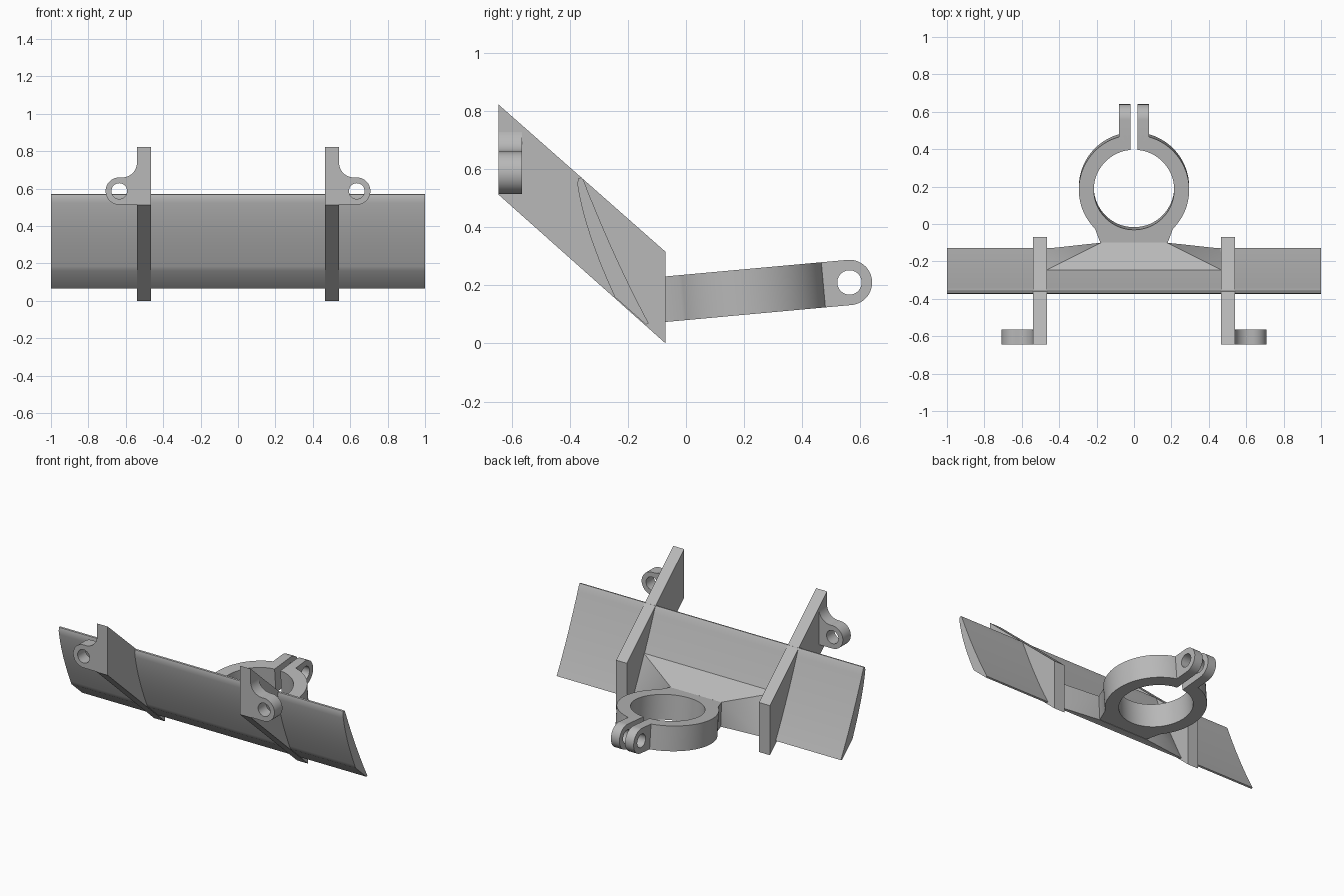
import bpy, bmesh
from math import cos, sin, asin, pi, radians
from mathutils import Matrix, Vector
from mathutils.geometry import interpolate_bezier

if "Cube" in bpy.data.objects:
    bpy.data.objects.remove(bpy.data.objects["Cube"], do_unlink=True)

GREY = (0.48, 0.48, 0.48, 1)
mat = bpy.data.materials.new("plain grey")
mat.use_nodes = True
mat.diffuse_color = GREY
mat.node_tree.nodes["Principled BSDF"].inputs["Base Color"].default_value = GREY

# Profile frames: side profiles (y, z) run along x, front profiles (x, z) along y
SIDE = Matrix(((0, 0, 1, 0), (1, 0, 0, 0), (0, 1, 0, 0), (0, 0, 0, 1)))
FRONT = Matrix(((1, 0, 0, 0), (0, 0, -1, 0), (0, 1, 0, 0), (0, 0, 0, 1)))
MIRROR = Matrix.Scale(-1, 4, (1, 0, 0))
SIDES = (("left", Matrix.Identity(4)), ("right", MIRROR))


def arc(cx, cy, r, start, end, n=24):
    angles = [start + (end - start) * i / n for i in range(n + 1)]
    return [(cx + r * cos(a), cy + r * sin(a)) for a in angles]


def circle(cx, cy, r):
    return arc(cx, cy, r, 0, 2 * pi, 32)[:-1]


def bezier(a, b, c, d):
    return [tuple(p)[:2] for p in interpolate_bezier(Vector(a), Vector(b), Vector(c), Vector(d), 16)]


def finish(name, bm):
    bmesh.ops.remove_doubles(bm, verts=bm.verts, dist=1e-5)
    bmesh.ops.recalc_face_normals(bm, faces=bm.faces)
    mesh = bpy.data.meshes.new(name)
    bm.to_mesh(mesh)
    bm.free()
    mesh.materials.clear()
    mesh.materials.append(mat)
    obj = bpy.data.objects.new(name, mesh)
    bpy.context.collection.objects.link(obj)
    bpy.ops.object.select_all(action='DESELECT')
    obj.select_set(True)
    bpy.context.view_layer.objects.active = obj
    bpy.ops.object.shade_smooth_by_angle(angle=radians(30))


def extrude(name, loops, thickness, matrix):
    """Extrude an outline (further loops are holes), centred on its plane."""
    curve = bpy.data.curves.new(name, 'CURVE')
    curve.dimensions = '2D'
    curve.fill_mode = 'BOTH'
    curve.extrude = thickness / 2
    for loop in loops:
        spline = curve.splines.new('POLY')
        spline.points.add(len(loop) - 1)
        for point, (x, y) in zip(spline.points, loop):
            point.co = (x, y, 0, 1)
        spline.use_cyclic_u = True
    temp = bpy.data.objects.new("temp", curve)
    bpy.context.collection.objects.link(temp)
    bpy.context.view_layer.update()
    mesh = bpy.data.meshes.new_from_object(temp.evaluated_get(bpy.context.evaluated_depsgraph_get()))
    bm = bmesh.new()
    bm.from_mesh(mesh)
    bm.transform(matrix)
    bpy.data.objects.remove(temp)
    bpy.data.curves.remove(curve)
    bpy.data.meshes.remove(mesh)
    finish(name, bm)


# Long curved blade with a flat bevel along its lower edge
blade_front = bezier((-0.374, 0.55), (-0.355, 0.42), (-0.30, 0.28), (-0.245, 0.16))
blade_back = bezier((-0.128, 0.069), (-0.21, 0.22), (-0.29, 0.40), (-0.352, 0.56))
blade = blade_front + [(-0.138, 0.065)] + blade_back + [(-0.359, 0.571), (-0.37, 0.569)]
extrude("blade", [blade], 2.0, SIDE)

# Slanted side plates and the eyelets on their front ends
plate = [(-0.645, 0.822), (-0.645, 0.512), (-0.07, 0), (-0.07, 0.315)]
eyelet = ([(0.53, 0.514), (0.635, 0.514)] + arc(0.635, 0.587, 0.073, -pi / 2, pi / 2)
          + arc(0.62, 0.74, 0.08, -pi / 2, -pi) + [(0.53, 0.74)])
for side, flip in SIDES:
    extrude(side + "_plate", [plate], 0.076, flip @ Matrix.Translation((0.503, 0, 0)) @ SIDE)
    extrude(side + "_eyelet", [eyelet, circle(0.635, 0.587, 0.042)], 0.08,
            flip @ Matrix.Translation((0, -0.605, 0)) @ FRONT)

# Tapered gusset from the blade to the clamp neck
bm = bmesh.new()
for x, y, z in ((0.47, -0.247, 0.311), (0.47, -0.132, 0.068), (0.177, -0.1, 0.228), (0.177, -0.1, 0.072)):
    for s in (-1, 1):
        bm.verts.new((s * x, y, z))
bmesh.ops.convex_hull(bm, input=bm.verts)
finish("gusset", bm)

# Split clamp ring with its neck, tilted slightly upward at the back
OUTER, INNER, HALF_GAP, HEIGHT = 0.295, 0.215, 0.02, 0.156
tilt = Matrix.Translation((0, 0.19, 0.176)) @ Matrix.Rotation(radians(5.2), 4, 'X')
gap_out, gap_in = asin(HALF_GAP / OUTER), asin(HALF_GAP / INNER)
neck = radians(-45)
ring = (arc(0, 0, OUTER, pi / 2 - gap_out, neck, 40)
        + [(0.176, -0.295), (-0.176, -0.295)]
        + arc(0, 0, OUTER, pi - neck, pi / 2 + gap_out, 40)
        + arc(0, 0, INNER, pi / 2 + gap_in, 2.5 * pi - gap_in, 72))
extrude("clamp_ring", [ring], HEIGHT, tilt)

# Pair of drilled lugs beside the split
r = HEIGHT / 2
lug = [(0.22, r), (0.22, -r)] + arc(0.374, 0, r, -pi / 2, pi / 2)
for side, flip in SIDES:
    extrude(side + "_clamp_lug", [lug, circle(0.374, 0, 0.042)], 0.06,
            tilt @ flip @ Matrix.Translation((0.05, 0, 0)) @ SIDE)
